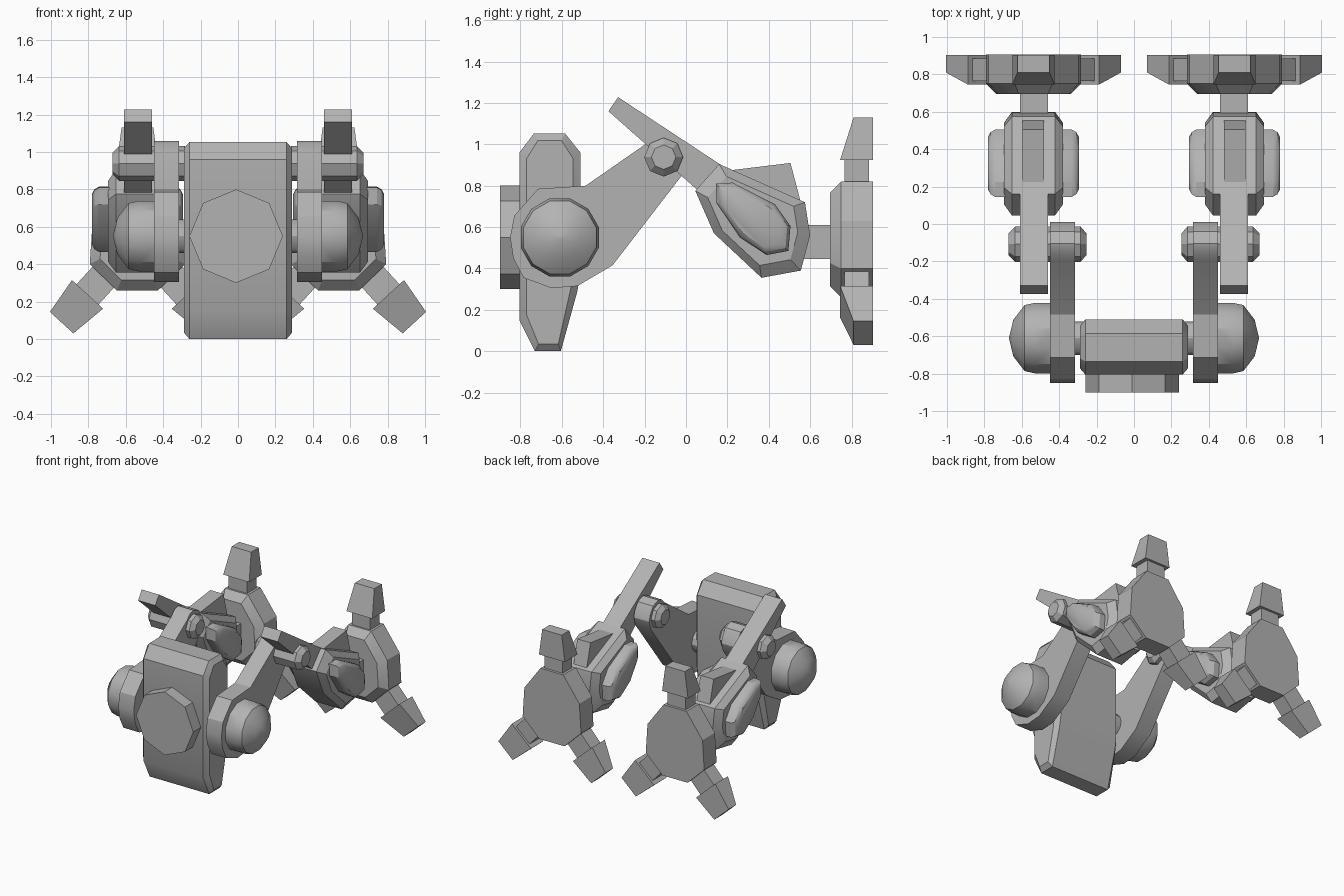
import bpy, bmesh, math

if "Cube" in bpy.data.objects:
    bpy.data.objects.remove(bpy.data.objects["Cube"])

grey = bpy.data.materials.new("metal_grey")
grey.diffuse_color = (0.45, 0.45, 0.45, 1)
grey.use_nodes = True
grey.node_tree.nodes["Principled BSDF"].inputs["Base Color"].default_value = grey.diffuse_color
ARM_X = 0.5375   # centre line of the forearm and hand
PALM_Z = 0.53    # centre of the palm


def loft(name, profile, sections, axis="x", mirror=True):
    """Extrude a profile through (position, inset) sections along x or y."""
    bm = bmesh.new()
    us, vs = zip(*profile)
    cu, cv = (min(us) + max(us)) / 2, (min(vs) + max(vs)) / 2
    hu, hv = cu - min(us), cv - min(vs)
    rings = []
    for pos, inset in sections:
        ring = []
        for u, v in profile:
            a = cu + (u - cu) * (1 - inset / hu)
            b = cv + (v - cv) * (1 - inset / hv)
            ring.append(bm.verts.new((pos, a, b) if axis == "x" else (a, pos, b)))
        rings.append(ring)
    n = len(profile)
    for r0, r1 in zip(rings, rings[1:]):
        for i in range(n):
            bm.faces.new((r0[i], r0[(i + 1) % n], r1[(i + 1) % n], r1[i]))
    bm.faces.new(rings[0])
    bm.faces.new(rings[-1])
    bmesh.ops.recalc_face_normals(bm, faces=bm.faces)
    return finish(name, bm, mirror)


def finish(name, bm, mirror=True, angle=30):
    mesh = bpy.data.meshes.new(name)
    bm.to_mesh(mesh)
    bm.free()
    mesh.materials.append(grey)
    ob = bpy.data.objects.new(name, mesh)
    bpy.context.collection.objects.link(ob)
    bpy.ops.object.select_all(action="DESELECT")
    ob.select_set(True)
    bpy.context.view_layer.objects.active = ob
    bpy.ops.object.shade_smooth_by_angle(angle=math.radians(angle))
    if mirror:
        ob.modifiers.new("mirror", "MIRROR")
    return ob


def circle(cu, cv, r, n, turn=0.0):
    return [(cu + r * math.cos(math.tau * (i + turn) / n),
             cv + r * math.sin(math.tau * (i + turn) / n)) for i in range(n)]


def box(u0, u1, v0, v1):
    return [(u0, v0), (u1, v0), (u1, v1), (u0, v1)]


# Torso block with chamfered sides, and the round chest plate
loft("torso", [(-0.735, 1.053), (-0.585, 1.053), (-0.51, 0.96), (-0.51, 0.38),
               (-0.525, 0.29), (-0.605, 0), (-0.73, 0), (-0.805, 0.15), (-0.805, 0.96)],
     [(-0.29, 0.035), (-0.26, 0), (0.26, 0), (0.29, 0.035)], mirror=False)
loft("chest_plate", circle(-0.01, 0.55, 0.25, 8), [(-0.9, 0), (-0.75, 0)], "y", False)

# Shoulder axle, upper arm and domed shoulder cap
loft("shoulder_axle", circle(-0.61, 0.55, 0.09, 12), [(0.25, 0), (0.34, 0)])
loft("upper_arm", [(-0.85, 0.55), (-0.83, 0.655), (-0.715, 0.785), (-0.485, 0.80),
                   (-0.19, 1.005), (-0.15, 1.045), (-0.105, 1.058), (-0.04, 1.035),
                   (-0.005, 0.98), (0.01, 0.93), (-0.012, 0.86), (-0.355, 0.415),
                   (-0.525, 0.315), (-0.65, 0.305), (-0.785, 0.355), (-0.835, 0.45)],
     [(0.315, 0), (0.45, 0)])
loft("shoulder_dome", circle(-0.61, 0.55, 0.195, 12, 0.5),
     [(0.44, 0), (0.53, 0), (0.585, 0.012), (0.645, 0.09), (0.668, 0.185)])

# Elbow pin and the lever it carries
loft("elbow_pin", circle(-0.108, 0.938, 0.094, 8),
     [(0.255, 0.035), (0.285, 0), (0.635, 0), (0.67, 0.035)])
loft("forearm_lever", [(-0.375, 1.16), (-0.328, 1.228), (0.2, 0.88), (0.1, 0.74)],
     [(0.46, 0), (0.61, 0)])

# Forearm shell with chamfered sides, top fin and rounded side pads
loft("forearm", [(0.045, 0.775), (0.16, 0.905), (0.575, 0.72), (0.60, 0.56),
                 (0.555, 0.39), (0.365, 0.355), (0.135, 0.57)],
     [(ARM_X + s * w, i) for s, w, i in
      ((-1, 0.158, 0.06), (-1, 0.115, 0), (1, 0.115, 0), (1, 0.158, 0.06))])
loft("forearm_fin", [(0.225, 0.876), (0.505, 0.91), (0.56, 0.70), (0.3, 0.78)],
     [(0.48, 0), (0.595, 0)])
loft("side_pads", [(0.145, 0.81), (0.225, 0.815), (0.43, 0.71), (0.505, 0.605),
                   (0.495, 0.485), (0.39, 0.465), (0.26, 0.55), (0.145, 0.72)],
     [(ARM_X + x, i) for x, i in ((-0.243, 0.04), (-0.23, 0.015), (-0.205, 0),
                                  (0.205, 0), (0.23, 0.015), (0.243, 0.04))])

# Wrist and palm
loft("wrist", box(0.46, 0.61, 0.445, 0.61), [(0.5, 0), (0.75, 0)], "y")
half = [(0.11, 0.26), (0.255, 0.40), (0.24, 0.63), (0.1, 0.82)]
palm = [(ARM_X + x, z) for x, z in half] + [(ARM_X - x, z) for x, z in reversed(half)]
loft("palm", palm, [(0.695, 0.055), (0.75, 0), (0.905, 0)], "y")


# Three fingers, each a narrow link and a tapered tip
def finger(name, angle):
    bm = bmesh.new()

    def block(r0, r1, w0, w1, front0, front1, back):
        corners = []
        for r, w, f in ((r0, w0, front0), (r1, w1, front1)):
            for x, y in ((-w, f), (w, f), (w, back), (-w, back)):
                corners.append(bm.verts.new((
                    ARM_X + x * math.cos(angle) + r * math.sin(angle), y,
                    PALM_Z - x * math.sin(angle) + r * math.cos(angle))))
        for ids in ((0, 1, 2, 3), (4, 5, 6, 7), (0, 1, 5, 4),
                    (1, 2, 6, 5), (2, 3, 7, 6), (3, 0, 4, 7)):
            bm.faces.new([corners[i] for i in ids])

    block(0.2, 0.42, 0.08, 0.08, 0.765, 0.765, 0.885)
    block(0.395, 0.6, 0.113, 0.085, 0.745, 0.81, 0.904)
    bmesh.ops.recalc_face_normals(bm, faces=bm.faces)
    finish(name, bm)


finger("upper_finger", 0)
finger("outer_finger", math.radians(137.5))
finger("inner_finger", math.radians(-137.5))
